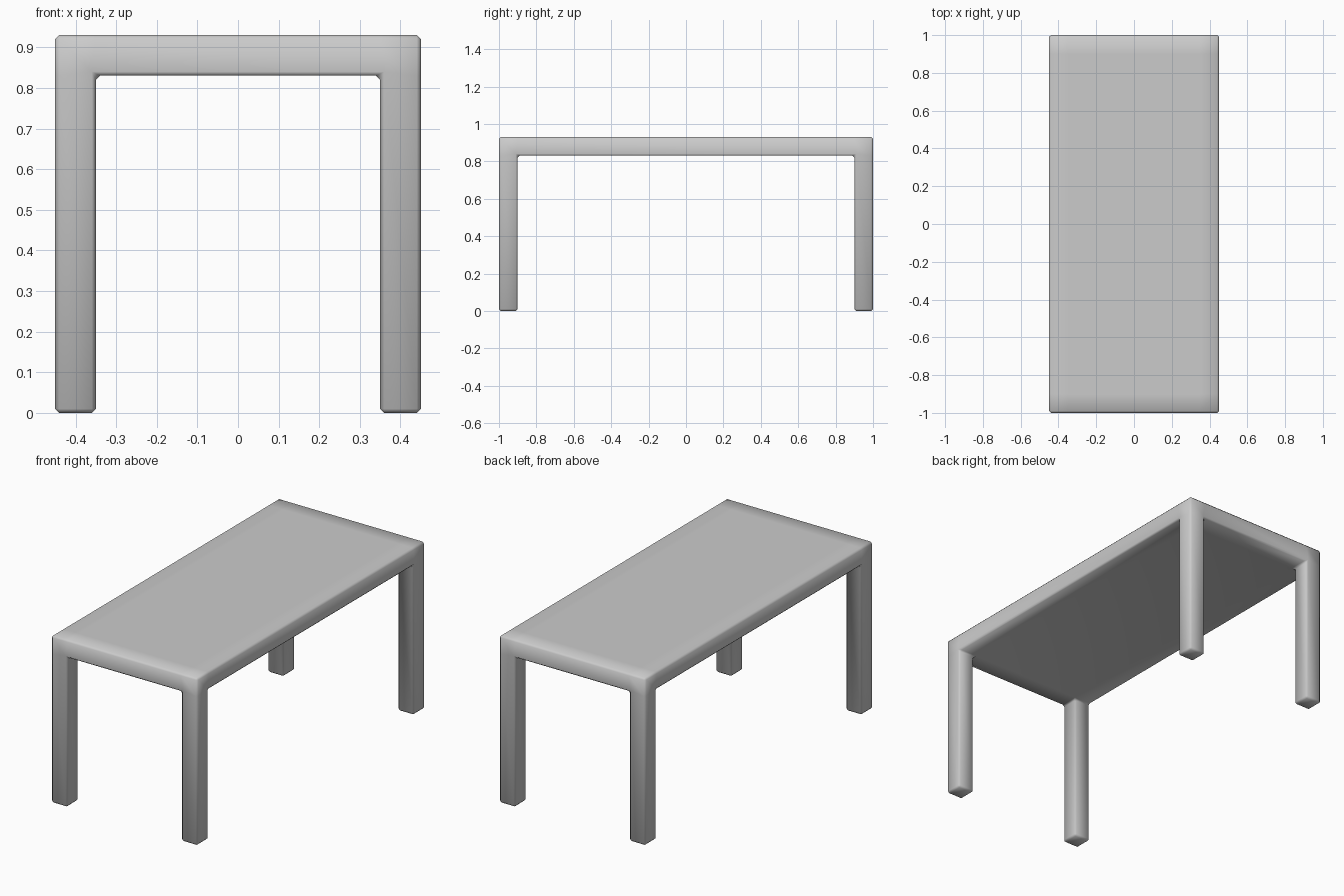
import bpy, bmesh
from mathutils import Vector

if "Cube" in bpy.data.objects:
    bpy.data.objects.remove(bpy.data.objects["Cube"])

W, L, H = 0.90, 2.00, 0.93   # overall size
T = 0.10                     # slab thickness and leg width

bm = bmesh.new()

# Tabletop slab
bmesh.ops.create_cube(bm, size=1)
for v in bm.verts:
    v.co = Vector((v.co.x * W, v.co.y * L, H - T / 2 + v.co.z * T))

# Cut lines marking out the legs
for axis, half in ((0, W / 2 - T), (1, L / 2 - T)):
    for side in (-1, 1):
        co, no = Vector(), Vector()
        co[axis], no[axis] = side * half, 1
        bmesh.ops.bisect_plane(bm, geom=bm.verts[:] + bm.edges[:] + bm.faces[:],
                               plane_co=co, plane_no=no)

# Legs pulled down from the four corner squares of the underside
bm.normal_update()
corners = []
for f in bm.faces:
    c = f.calc_center_median()
    if f.normal.z < -0.9 and abs(c.x) > W / 2 - T and abs(c.y) > L / 2 - T:
        corners.append(f)
feet = bmesh.ops.extrude_discrete_faces(bm, faces=corners)["faces"]
for f in feet:
    for v in f.verts:
        v.co.z = 0
bmesh.ops.recalc_face_normals(bm, faces=bm.faces[:])
for f in bm.faces:
    f.smooth = True

mesh = bpy.data.meshes.new("table")
bm.to_mesh(mesh)
bm.free()
table = bpy.data.objects.new("table", mesh)
bpy.context.collection.objects.link(table)

# Small softened edges
bevel = table.modifiers.new("soft_edges", 'BEVEL')
bevel.width = 0.01
bevel.segments = 1
bevel.limit_method = 'ANGLE'
